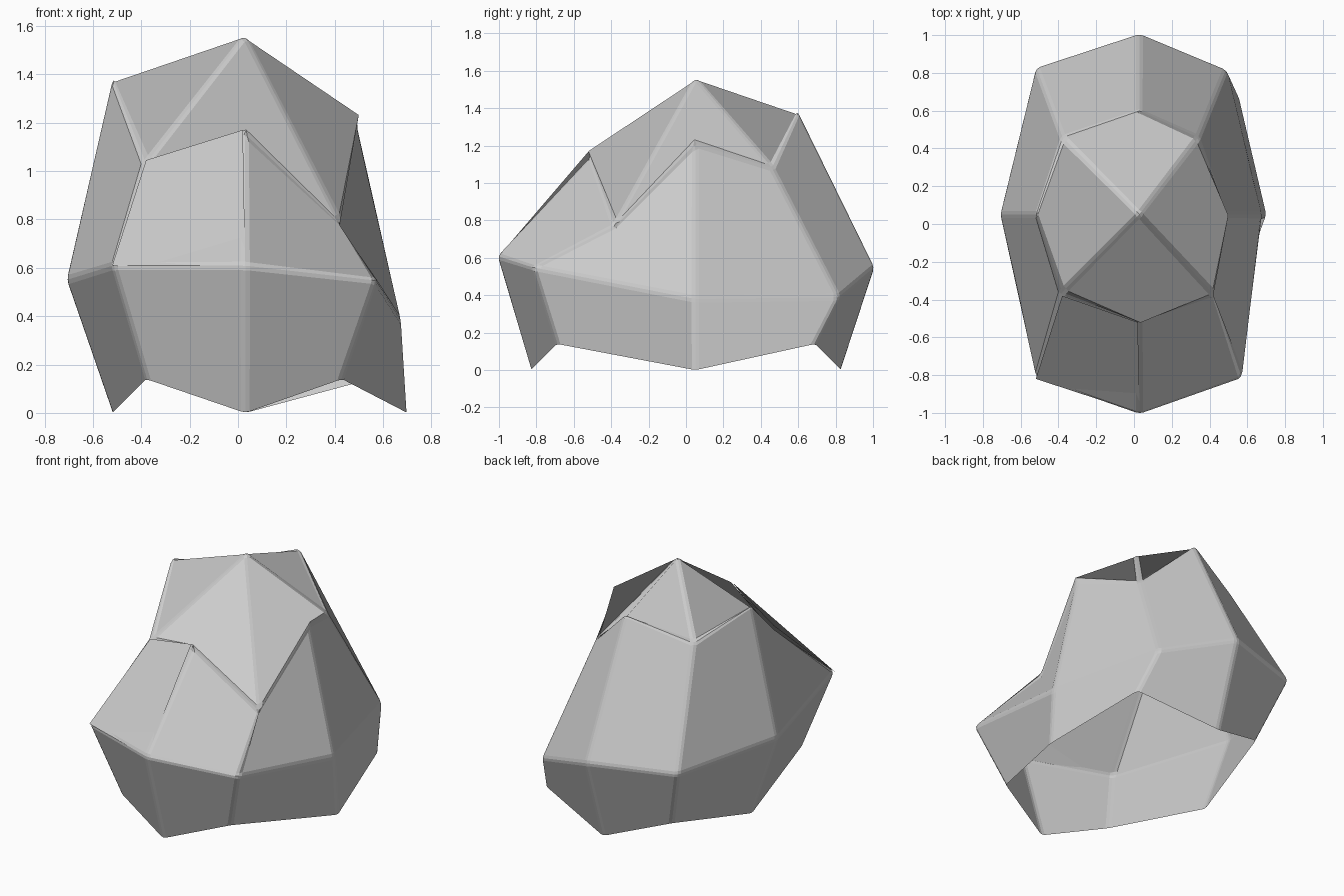
import bpy, bmesh
from mathutils import Vector

if "Cube" in bpy.data.objects:
    bpy.data.objects.remove(bpy.data.objects["Cube"])

# Three rings of eight points, running front, front-right, right, back-right, back ...
RINGS = [
    # ground rim
    ([.03, .43, .70, .55, .03, -.38, -.52, -.38],
     [-.83, -.69, .05, .69, .83, .69, .05, -.69],
     [0, .14, 0, .14, 0, .14, 0, .14]),
    # widest ring
    ([.03, .575, .675, .49, .03, -.52, -.71, -.52],
     [-1.01, -.82, .05, .82, 1.01, .83, .05, -.82],
     [.61, .55, .38, .39, .55, .55, .55, .61]),
    # shoulder ring
    ([.03, .43, .49, .34, .03, -.38, -.52, -.38],
     [-.51, -.38, .05, .46, .60, .46, .05, -.36],
     [1.15, .77, 1.21, 1.08, 1.39, 1.25, 1.39, 1.03]),
]


def make_object(name, bm):
    mesh = bpy.data.meshes.new(name)
    bm.to_mesh(mesh)
    bm.free()
    obj = bpy.data.objects.new(name, mesh)
    bpy.context.collection.objects.link(obj)
    return obj


# Boulder shell, open underneath
bm = bmesh.new()
rings = [[bm.verts.new(p) for p in zip(*r)] for r in RINGS]
apex = bm.verts.new((.03, .05, 1.57))
for low, high in zip(rings, rings[1:]):
    for i in range(8):
        j = (i + 1) % 8
        bm.faces.new((low[i], low[j], high[j], high[i]))
top = rings[2]
for i in range(0, 8, 2):
    bm.faces.new((top[i - 1], top[i], top[i + 1], apex))
bmesh.ops.recalc_face_normals(bm, faces=bm.faces)
slab_points = [v.co.copy() for v in (rings[1][7], rings[1][0], top[0], top[7])]
boulder = make_object("boulder", bm)

# Slightly worn edges
bevel = boulder.modifiers.new("worn_edges", 'BEVEL')
bevel.width = .02
bevel.segments = 2
bevel.limit_method = 'NONE'

# Thin raised slab on the upper front left
bm = bmesh.new()
lift = [(0, 0, 0), (0, .01, 0), (-.01, -.01, .02), (0, -.02, .015)]
bm.faces.new([bm.verts.new(p + Vector(d)) for p, d in zip(slab_points, lift)])
make_object("front_slab", bm)
